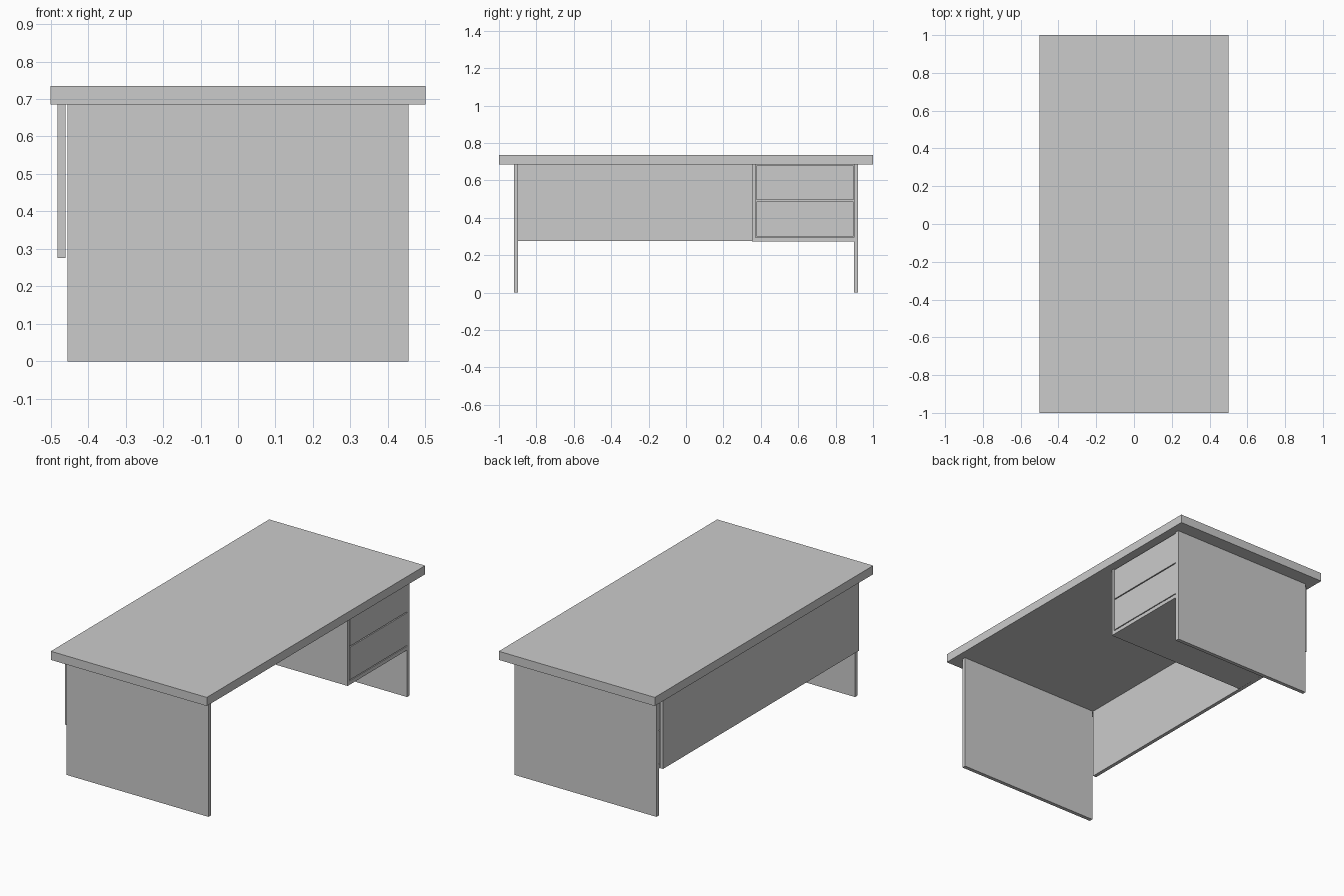
import bpy

if "Cube" in bpy.data.objects:
    bpy.data.objects.remove(bpy.data.objects["Cube"])


def box(name, x, y, z):
    """Box from (min, max) ranges on each axis."""
    bpy.ops.mesh.primitive_cube_add(
        size=1, location=[(a + b) / 2 for a, b in (x, y, z)])
    ob = bpy.context.object
    ob.name = name
    ob.scale = [b - a for a, b in (x, y, z)]
    bpy.ops.object.transform_apply(location=False, rotation=False, scale=True)
    return ob


UNDER = 0.685          # underside of the desktop
DEPTH = (-0.455, 0.455)

# Desktop
box("desktop", (-0.5, 0.5), (-1, 1), (UNDER, 0.735))

# Full-depth slab legs
box("front_leg_panel", DEPTH, (-0.92, -0.898), (0, UNDER))
box("back_leg_panel", DEPTH, (0.898, 0.92), (0, UNDER))

# Modesty panel, hung just outside the legs
box("modesty_panel", (-0.481, -0.46), (-0.897, 0.897), (0.276, UNDER))

# Drawer pedestal: side and bottom
box("pedestal_side", DEPTH, (0.354, 0.372), (0.272, UNDER))
box("pedestal_bottom", DEPTH, (0.372, 0.898), (0.272, 0.294))

# Two drawers with narrow shadow gaps around them
for name, z in (("lower_drawer", (0.299, 0.488)), ("upper_drawer", (0.494, 0.678))):
    box(name, DEPTH, (0.378, 0.896), z)
